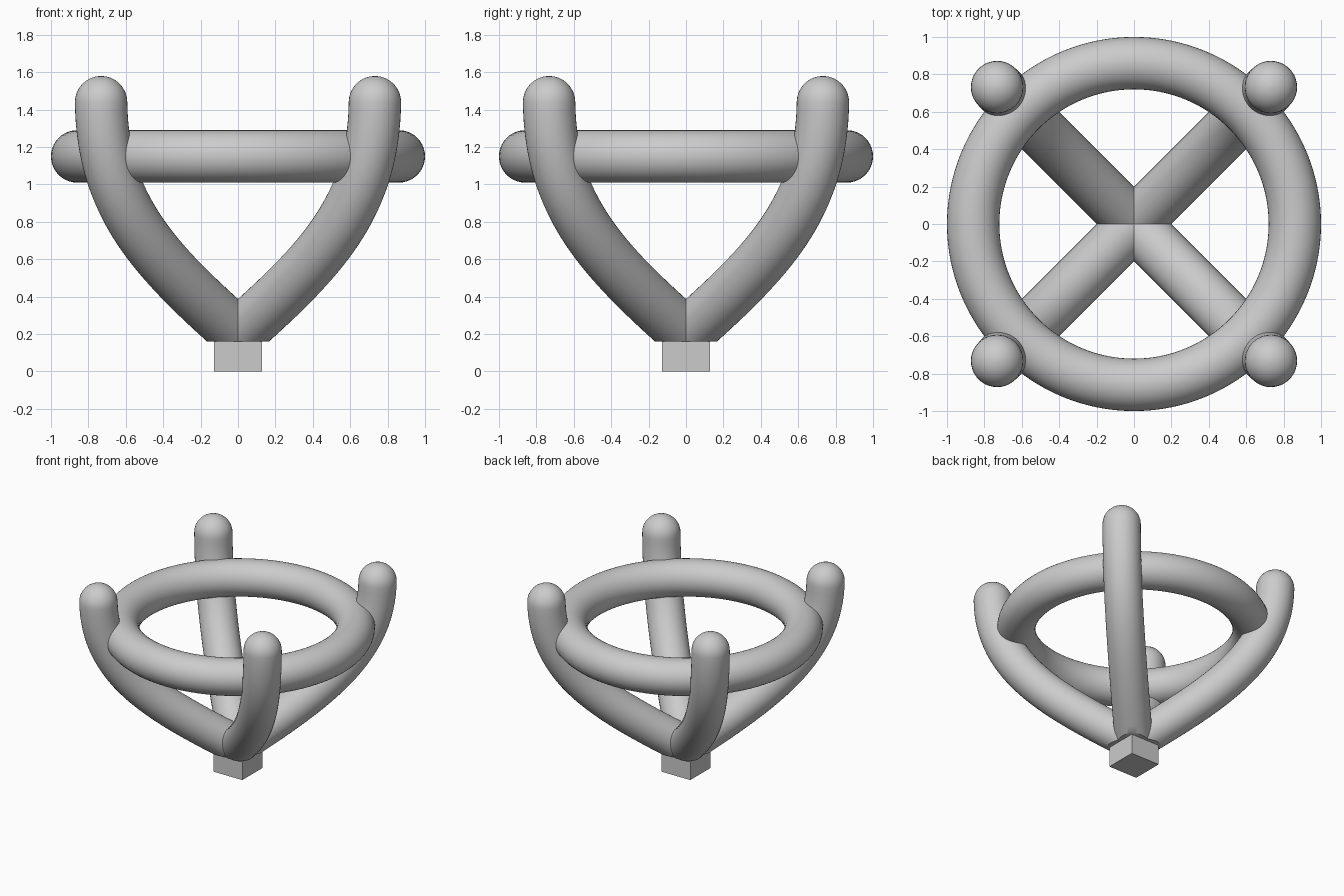
import bpy, bmesh
from math import pi, sin, cos, sqrt
from mathutils import Vector

if "Cube" in bpy.data.objects:
    bpy.data.objects.remove(bpy.data.objects["Cube"])

R = 0.14            # tube radius shared by ring and prongs
CUT_Z = 0.16        # flat underside of the prong cluster


def finish(obj):
    bpy.ops.object.select_all(action='DESELECT')
    obj.select_set(True)
    bpy.context.view_layer.objects.active = obj
    bpy.ops.object.shade_smooth_by_angle(angle=0.6)


def bezier(p, t):
    u = 1 - t
    return p[0]*u**3 + p[1]*3*u*u*t + p[2]*3*u*t*t + p[3]*t**3


# prong centre line in its own vertical plane (distance from axis, height)
S = sqrt(2)
ctrl = [Vector(c) for c in ((0, 0.2), (0.44*S, 0.59), (0.725*S, 0.88), (0.732*S, 1.44))]
start = (ctrl[1] - ctrl[0]).normalized()
stations = [(ctrl[0] - start*0.07, start, R)]
for i in range(33):
    t = i/32
    d = (bezier(ctrl, min(1, t + 0.001)) - bezier(ctrl, max(0, t - 0.001))).normalized()
    stations.append((bezier(ctrl, t), d, R))
# rounded tip
tip, tip_dir = stations[-1][0], stations[-1][1]
for i in range(1, 9):
    a = pi/2*i/8.1
    stations.append((tip + tip_dir*R*sin(a), tip_dir, R*cos(a)))


def prong(name, angle, sides=40):
    ca, sa = cos(angle), sin(angle)
    bm = bmesh.new()
    loops = []
    for p, d, rad in stations:
        loop = []
        for k in range(sides):
            a = 2*pi*k/sides
            r = p.x + d.y*rad*cos(a)
            z = p.y - d.x*rad*cos(a)
            w = rad*sin(a)
            loop.append(bm.verts.new((r*ca - w*sa, r*sa + w*ca, z)))
        loops.append(loop)
    for a, b in zip(loops, loops[1:]):
        for k in range(sides):
            n = (k + 1) % sides
            bm.faces.new((a[k], a[n], b[n], b[k]))
    bm.faces.new(loops[0][::-1])
    bm.faces.new(loops[-1])
    # trim the foot flat
    cut = bmesh.ops.bisect_plane(bm, geom=bm.verts[:] + bm.edges[:] + bm.faces[:],
                                 plane_co=(0, 0, CUT_Z), plane_no=(0, 0, 1), clear_inner=True)
    rim = [e for e in cut['geom_cut'] if isinstance(e, bmesh.types.BMEdge)]
    bmesh.ops.holes_fill(bm, edges=rim, sides=0)
    bmesh.ops.recalc_face_normals(bm, faces=bm.faces[:])
    me = bpy.data.meshes.new(name)
    bm.to_mesh(me)
    bm.free()
    obj = bpy.data.objects.new(name, me)
    bpy.context.collection.objects.link(obj)
    finish(obj)


# four prongs on the diagonals
for i in range(4):
    prong(f"prong_{i + 1}", pi/4 + i*pi/2)

# horizontal ring
bpy.ops.mesh.primitive_torus_add(major_radius=0.86, minor_radius=R, major_segments=128,
                                 minor_segments=40, location=(0, 0, 1.15))
ring = bpy.context.object
ring.name = "ring"
finish(ring)

# square foot
bpy.ops.mesh.primitive_cube_add(size=1, location=(0, 0, 0.09))
foot = bpy.context.object
foot.name = "foot"
foot.scale = (0.255, 0.255, 0.18)
